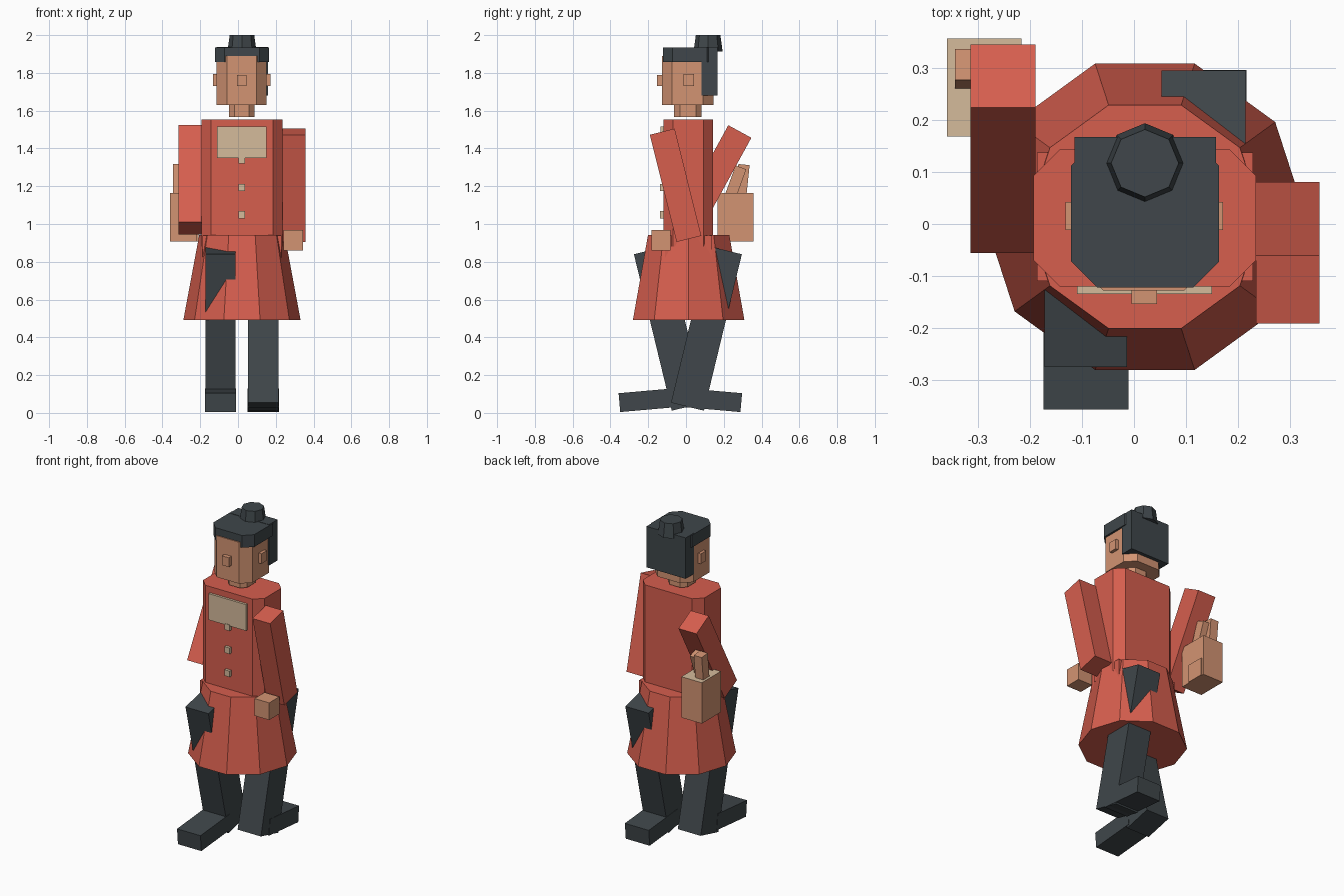
import bpy
import bmesh
import math
from mathutils import Matrix

if "Cube" in bpy.data.objects:
    bpy.data.objects.remove(bpy.data.objects["Cube"], do_unlink=True)

CX = 0.021  # centre line of the body


def material(name, rgb):
    mat = bpy.data.materials.new(name)
    mat.use_nodes = True
    mat.diffuse_color = (*rgb, 1)
    mat.node_tree.nodes["Principled BSDF"].inputs["Base Color"].default_value = (*rgb, 1)
    return mat


RED = material("coat red", (0.67, 0.112, 0.076))
SKIN = material("skin tan", (0.65, 0.295, 0.17))
CREAM = material("cream", (0.66, 0.495, 0.33))
DARK = material("charcoal", (0.05, 0.062, 0.069))


def finish(name, bm, *mats):
    bmesh.ops.recalc_face_normals(bm, faces=bm.faces)
    mesh = bpy.data.meshes.new(name)
    bm.to_mesh(mesh)
    bm.free()
    for mat in mats:
        mesh.materials.append(mat)
    obj = bpy.data.objects.new(name, mesh)
    bpy.context.collection.objects.link(obj)
    return obj


def box(name, mat, x, y, z, tilt=0, chamfer=0):
    """Box from x, y, z ranges, tilted about x, with optional cut upright edges."""
    bm = bmesh.new()
    size = [r[1] - r[0] for r in (x, y, z)]
    bmesh.ops.create_cube(bm, size=1, matrix=Matrix.Diagonal((*size, 1)))
    if chamfer:
        upright = [e for e in bm.edges
                   if abs(e.verts[0].co.z - e.verts[1].co.z) > size[2] / 2]
        bmesh.ops.bevel(bm, geom=upright, offset=chamfer, segments=1, affect='EDGES')
    centre = [sum(r) / 2 for r in (x, y, z)]
    bm.transform(Matrix.Translation(centre) @ Matrix.Rotation(math.radians(tilt), 4, 'X'))
    return finish(name, bm, mat)


def limb(name, mat, x, cy, cz, width, length, tilt):
    """Tilted bar given by its centre, width and length."""
    return box(name, mat, x, (cy - width / 2, cy + width / 2),
               (cz - length / 2, cz + length / 2), tilt)


def frustum(name, mat, sides, cy, z, r_low, r_high):
    bm = bmesh.new()
    bmesh.ops.create_cone(bm, cap_ends=True, segments=sides, radius1=r_low,
                          radius2=r_high, depth=z[1] - z[0])
    # put one corner on the x axis whatever the starting angle
    v = bm.verts[:][0].co
    bm.transform(Matrix.Translation((CX, cy, sum(z) / 2))
                 @ Matrix.Rotation(-math.atan2(v.y, v.x), 4, 'Z'))
    return finish(name, bm, mat)


# Coat
box("torso", RED, (-0.193, 0.235), (-0.12, 0.143), (0.88, 1.553), chamfer=0.05)
box("hips", RED, (-0.187, 0.229), (-0.11, 0.138), (0.6, 0.94))
frustum("skirt", RED, 10, 0.014, (0.493, 0.943), 0.31, 0.226)

# Shirt front and buttons
box("shirt_front", CREAM, (-0.11, 0.15), (-0.135, -0.11), (1.35, 1.515))
for i, low in enumerate((1.32, 1.175, 1.03)):
    box(f"button_{i + 1}", CREAM, (0.002, 0.038), (-0.138, -0.11), (low, low + 0.038))

# Head
box("neck", SKIN, (-0.048, 0.087), (-0.063, 0.083), (1.567, 1.64), chamfer=0.03)
box("head", SKIN, (-0.114, 0.152), (-0.128, 0.145), (1.63, 1.89), chamfer=0.055)
box("nose", SKIN, (-0.005, 0.044), (-0.154, -0.1), (1.73, 1.788))
for name, x in (("right_ear", (-0.132, -0.1)), ("left_ear", (0.14, 0.171))):
    box(name, SKIN, x, (-0.012, 0.042), (1.73, 1.793))

# Hair
box("hair_cap", DARK, (-0.121, 0.164), (-0.122, 0.162), (1.858, 1.935), chamfer=0.05)
box("back_hair", DARK, (-0.115, 0.158), (0.083, 0.167), (1.68, 1.937))
frustum("hair_bun", DARK, 8, 0.117, (1.912, 2.0), 0.077, 0.065)

# Arms
limb("right_arm", RED, (-0.315, -0.19), 0.145, 1.234, 0.139, 0.583, -28.7)
limb("left_arm", RED, (0.235, 0.357), -0.055, 1.205, 0.135, 0.585, 14)
box("left_hand", SKIN, (0.242, 0.345), (-0.183, -0.082), (0.86, 0.968))

# Mug held at the back, with a cream top and two sticks standing in it
mug = box("mug", SKIN, (-0.36, -0.217), (0.168, 0.357), (0.908, 1.165))
mug.data.materials.append(CREAM)
for face in mug.data.polygons:
    face.material_index = 1 if face.normal.z > 0.5 else 0
box("right_hand", SKIN, (-0.25, -0.21), (0.232, 0.342), (0.908, 1.02))
limb("outer_stick", SKIN, (-0.345, -0.29), 0.297, 1.22, 0.06, 0.19, -6)
limb("inner_stick", SKIN, (-0.3, -0.25), 0.26, 1.215, 0.06, 0.18, -20)

# Legs cross in stride; their tops push out through the skirt
for side, x, s in (("right", (-0.172, -0.013), -1), ("left", (0.053, 0.215), 1)):
    limb(f"{side}_leg", DARK, x, 0.01 + s * 0.098, 0.447, 0.18, 0.852, -13.6 * s)
    limb(f"{side}_foot", DARK, (x[0] - 0.002, x[1] + 0.002),
         -0.03 + s * 0.178, 0.067, 0.29, 0.1, -5 * s)
